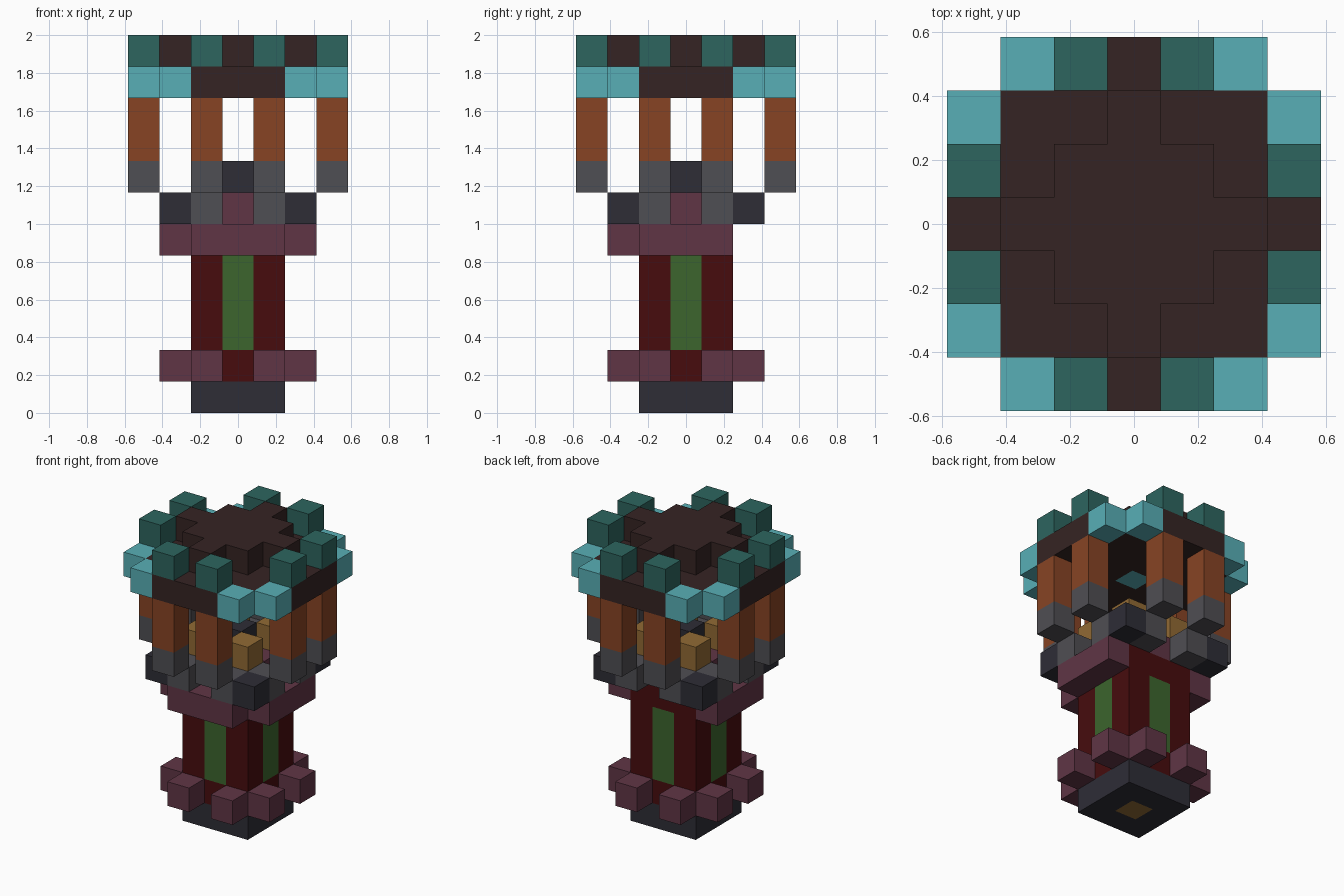
import bpy, bmesh
from math import radians
from mathutils import Matrix, Vector

cube = bpy.data.objects.get("Cube")
if cube:
    bpy.data.objects.remove(cube, do_unlink=True)

U = 2 / 12  # one block: the tower is twelve blocks tall


def material(name, hex_code):
    def linear(c):
        return c / 12.92 if c <= 0.04045 else ((c + 0.055) / 1.055) ** 2.4
    rgb = [linear(v / 255) for v in bytes.fromhex(hex_code)]
    mat = bpy.data.materials.new(name)
    mat.use_nodes = True
    mat.diffuse_color = (*rgb, 1)
    bsdf = next(n for n in mat.node_tree.nodes if n.type == 'BSDF_PRINCIPLED')
    bsdf.inputs["Base Color"].default_value = (*rgb, 1)
    return mat


slate = material("dark slate", "2E2D36")
mauve = material("mauve", "603545")
red = material("dark red", "470C0D")
green = material("leaf green", "3C652D")
grey = material("stone grey", "4F4E53")
gold = material("gold", "916A34")
orange = material("burnt orange", "874424")
brown = material("dark brown", "352423")
cyan = material("cyan", "58AFB6")
teal = material("deep teal", "2D655F")


def part(name, mat, center, size, turns=(0,), mirror=False):
    """Boxes in block units, optionally mirrored in x and repeated by quarter turns."""
    bm = bmesh.new()
    for turn in turns:
        rot = Matrix.Rotation(radians(90 * turn), 4, 'Z')
        for side in ((1, -1) if mirror else (1,)):
            pos = Vector((center[0] * side, center[1], center[2])) * U
            scale = Matrix.Diagonal((*(s * U for s in size), 1))
            bmesh.ops.create_cube(bm, size=1, matrix=rot @ Matrix.Translation(pos) @ scale)
    mesh = bpy.data.meshes.new(name)
    bm.to_mesh(mesh)
    bm.free()
    mesh.materials.append(mat)
    obj = bpy.data.objects.new(name, mesh)
    bpy.context.collection.objects.link(obj)
    return obj


ALL = range(4)
CUBE = (1, 1, 1)

# Foot: ring of slate around a gold core
part("base_ring", slate, (-0.5, -1, 0.5), (2, 1, 1), ALL)
part("base_core", gold, (0, 0, 0.5), CUBE)

# Shaft with a green panel on each side
part("lower_shaft", red, (0, 0, 1.5), (3, 3, 1))
part("foot_blocks", mauve, (1, -2, 1.5), CUBE, ALL, True)
part("shaft_corners", red, (1, -1, 3.5), (1, 1, 3), ALL)
part("shaft_panels", green, (0, -1, 3.5), (1, 1, 3), ALL)
part("upper_shaft", red, (0, 0, 5.5), (3, 3, 1))

# Collar on the front and both sides, open at the back
part("collar", mauve, (0, -2, 5.5), (3, 1, 1), (0, 1, 3))

# Balcony floor, brackets and lantern contents
part("balcony_floor", mauve, (0, 0, 6.5), (3, 3, 1))
part("floor_brackets", grey, (1, -2, 6.5), CUBE, ALL, True)
part("floor_corners", slate, (2, -2, 6.5), CUBE, ALL)
part("gold_blocks", gold, (1, -1, 7.5), CUBE, ALL)
part("center_block", slate, (0, 0, 7.5), CUBE)

# Pillars holding the roof
part("pillar_feet", grey, (1, -3, 7.5), CUBE, ALL, True)
part("pillars", orange, (1, -3, 9), (1, 1, 2), ALL, True)

# Roof slab around a cyan ceiling lamp
part("roof_slab", brown, (-1, -1.5, 10.5), (3, 2, 1), ALL)
part("ceiling_lamp", cyan, (0, 0, 10.5), CUBE)
part("roof_edges", brown, (0, -3, 10.5), (3, 1, 1), ALL)
part("roof_corner_blocks", cyan, (2, -3, 10.5), CUBE, ALL, True)

# Raised roof center and battlements
part("roof_cap", brown, (0, 0, 11.5), (3, 3, 1))
part("roof_cap_arms", brown, (0, -2, 11.5), CUBE, ALL)
part("battlements", teal, (1, -3, 11.5), CUBE, ALL, True)
